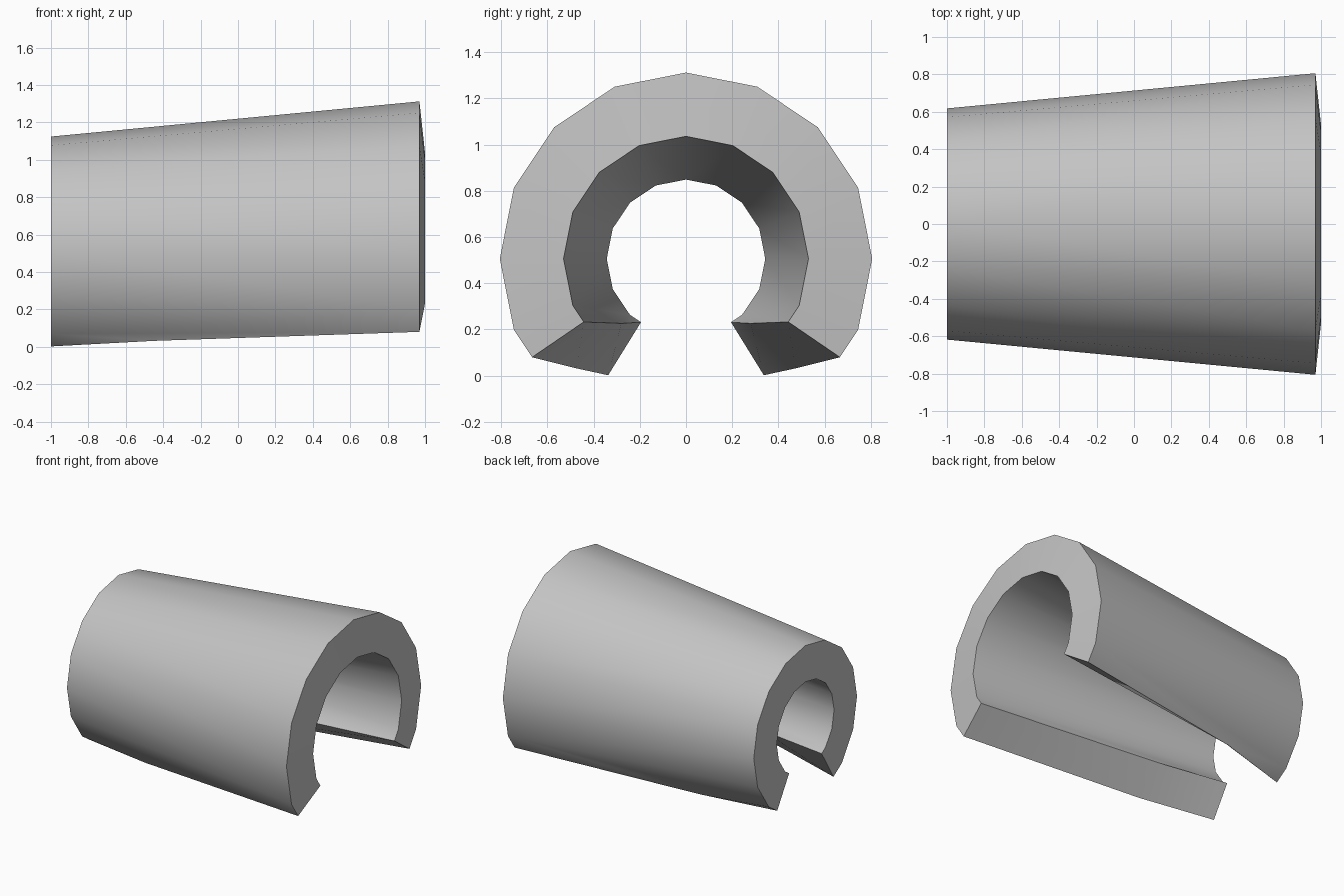
import bpy, bmesh
from math import radians, sin, cos
from mathutils import Vector

cube = bpy.data.objects.get("Cube")
if cube:
    bpy.data.objects.remove(cube, do_unlink=True)

AXIS_Z = 0.506
STEP = 22.5          # sixteen-sided section
BEND = 0.28          # where the slot crosses a lengthwise edge


def ring_point(x, radius, step):
    a = radians(90 - STEP * step)
    return Vector((x, radius * cos(a), AXIS_Z + radius * sin(a)))


def half_shell(bm, r_small, r_large, x_large, cut_small, cut_large):
    """Half of a tapered wall, from the crown down to the slanted slot."""
    small = [ring_point(-1, r_small, i) for i in range(8)]
    large = [ring_point(x_large, r_large, i) for i in range(7)]
    bend = bm.verts.new(small[6].lerp(large[6], BEND))
    small[7] = small[6].lerp(small[7], cut_small)
    large[6] = large[5].lerp(large[6], cut_large)
    small = [bm.verts.new(p) for p in small]
    large = [bm.verts.new(p) for p in large]
    for i in range(5):
        bm.faces.new((small[i], small[i + 1], large[i + 1], large[i]))
    bm.faces.new((small[5], small[6], bend, large[6], large[5]))
    bm.faces.new((small[6], small[7], bend))
    return small, large, bend


bm = bmesh.new()
out_small, out_large, out_bend = half_shell(bm, 0.618, 0.806, 0.97, 0.5, 0.45)
in_small, in_large, in_bend = half_shell(bm, 0.343, 0.53, 1.0, 0.43, 0.41)

# End rims
for outer, inner in ((out_small, in_small), (out_large, in_large)):
    for i in range(len(outer) - 1):
        bm.faces.new((outer[i], outer[i + 1], inner[i + 1], inner[i]))

# Slot wall
bm.faces.new((out_small[-1], out_bend, in_bend, in_small[-1]))
bm.faces.new((out_bend, out_large[-1], in_large[-1], in_bend))

# Other half
bmesh.ops.mirror(bm, geom=bm.verts[:] + bm.edges[:] + bm.faces[:],
                 axis='Y', merge_dist=0.0005)
bmesh.ops.remove_doubles(bm, verts=bm.verts[:], dist=0.0005)
bmesh.ops.recalc_face_normals(bm, faces=bm.faces[:])

mesh = bpy.data.meshes.new("tapered_open_sleeve")
bm.to_mesh(mesh)
bm.free()
sleeve = bpy.data.objects.new("tapered_open_sleeve", mesh)
bpy.context.collection.objects.link(sleeve)

# Plain grey
grey = bpy.data.materials.new("plain_grey")
grey.use_nodes = True
colour = (0.55, 0.55, 0.55, 1)
grey.diffuse_color = colour
grey.node_tree.nodes["Principled BSDF"].inputs["Base Color"].default_value = colour
mesh.materials.append(grey)

bpy.ops.object.select_all(action='DESELECT')
sleeve.select_set(True)
bpy.context.view_layer.objects.active = sleeve
bpy.ops.object.shade_smooth_by_angle(angle=radians(30))
